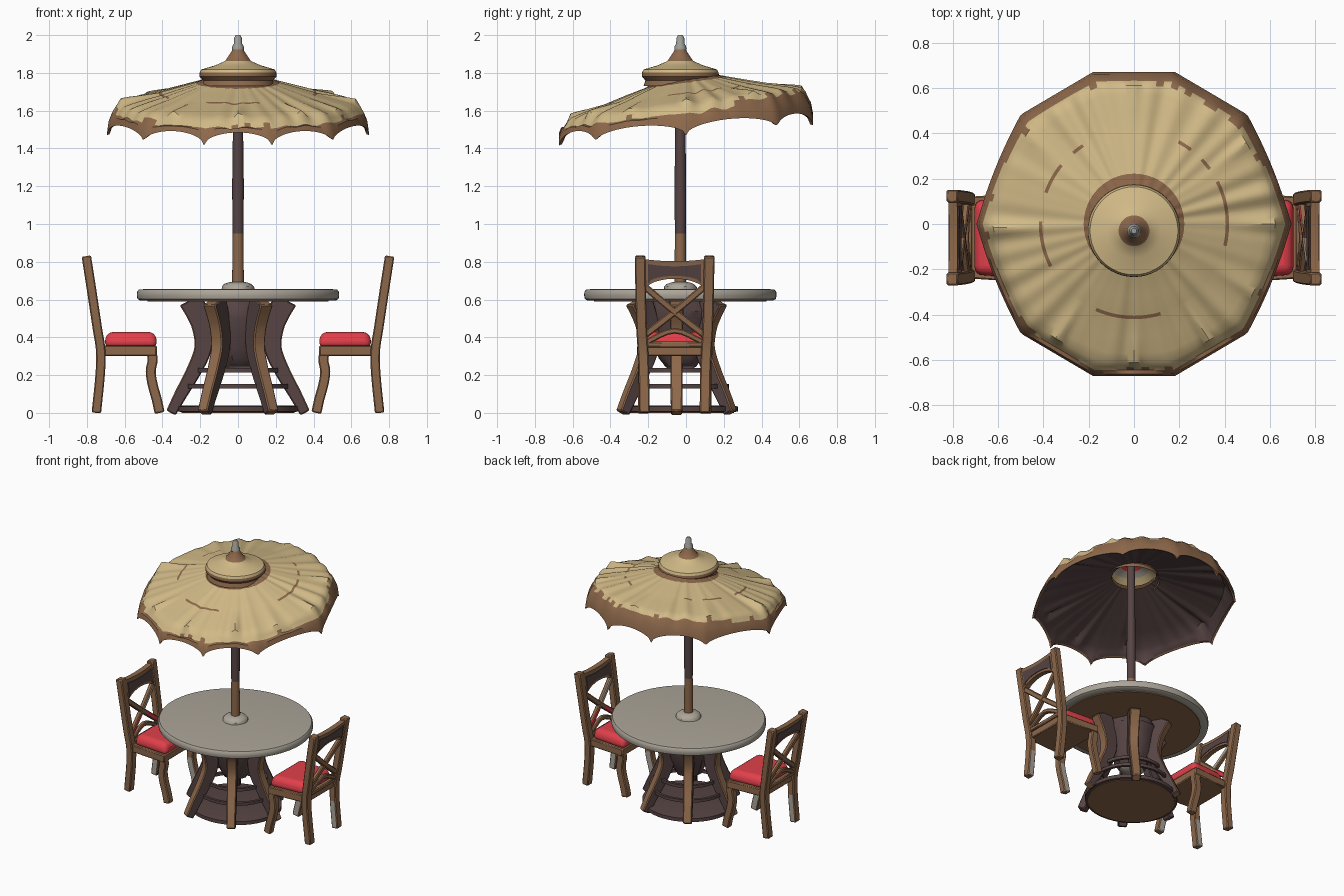
import bpy, bmesh, math, random
from mathutils import Vector

random.seed(4)
if "Cube" in bpy.data.objects:
    bpy.data.objects.remove(bpy.data.objects["Cube"])
CY = -0.03       # centre line of pole and table
CHAIR_Y = -0.06
built = []


def material(name, rgb):
    m = bpy.data.materials.new(name)
    m.use_nodes = True
    lin = [(c / 255) ** 2.2 for c in rgb] + [1]
    m.diffuse_color = lin
    m.node_tree.nodes["Principled BSDF"].inputs["Base Color"].default_value = lin
    return m


WOOD, DARK, STRAW, STONE, RED, METAL = range(6)
MATS = [material("warm wood", (140, 104, 76)), material("dark wood", (88, 70, 70)),
        material("straw", (208, 184, 134)), material("pale stone", (170, 163, 151)),
        material("red cushion", (224, 66, 76)), material("grey metal", (158, 157, 150))]


def finish(name, bm, bevel=0, segments=1):
    bmesh.ops.recalc_face_normals(bm, faces=bm.faces)
    me = bpy.data.meshes.new(name)
    bm.to_mesh(me)
    bm.free()
    for m in MATS:
        me.materials.append(m)
    ob = bpy.data.objects.new(name, me)
    bpy.context.collection.objects.link(ob)
    if bevel:
        mod = ob.modifiers.new("soft edges", "BEVEL")
        mod.width, mod.segments = bevel, segments
    built.append(ob)


def grid(rows, mat_of, cap=False):
    """Skin closed rings of points; mat_of(row, column) picks the colour."""
    bm = bmesh.new()
    vs = [[bm.verts.new(p) for p in row] for row in rows]
    n = len(rows[0])
    for i in range(len(rows) - 1):
        for j in range(n):
            k = (j + 1) % n
            f = bm.faces.new((vs[i][j], vs[i][k], vs[i + 1][k], vs[i + 1][j]))
            f.material_index = mat_of(i, j)
    if cap:
        for i in (0, -1):
            bm.faces.new(vs[i]).material_index = mat_of(i, 0)
    return bm


def lathe(name, profile, mats, n=40, jitter=0, sy=1, cap=True):
    """Turn (radius, height) pairs round the pole; one colour per band."""
    rows = []
    for r, z in profile:
        row = []
        for j in range(n):
            a, q = math.tau * j / n, r + random.uniform(-jitter, jitter)
            row.append((q * math.cos(a), CY + sy * q * math.sin(a), z))
        rows.append(row)
    finish(name, grid(rows, lambda i, j: mats[i], cap))


def spline(pts, steps=4):
    """Smooth a short path."""
    p = [Vector(q) for q in pts]
    p = [2 * p[0] - p[1]] + p + [2 * p[-1] - p[-2]]
    out = []
    for a, b, c, d in zip(p, p[1:], p[2:], p[3:]):
        for s in range(steps):
            t = s / steps
            out.append(0.5 * (2 * b + (c - a) * t + (2 * a - 5 * b + 4 * c - d) * t * t
                              + (3 * b - a - 3 * c + d) * t ** 3))
    return out + [p[-2]]


def sweep(name, pts, side, w, t, mats=(WOOD,) * 4, w_end=None, t_end=None, smooth=True, tints=()):
    """Run a flat bar along a path; side is the direction of its width.
    Each tint (face, low, high, colour) recolours a long face between two heights."""
    path = spline(pts) if smooth else [Vector(p) for p in pts]
    side = Vector(side).normalized()
    rows = []
    for i, p in enumerate(path):
        tan = path[min(i + 1, len(path) - 1)] - path[max(i - 1, 0)]
        nrm = side.cross(tan).normalized()
        u = i / (len(path) - 1)
        hw = (w + ((w_end or w) - w) * u) / 2
        ht = (t + ((t_end or t) - t) * u) / 2
        rows.append([p + side * hw * a + nrm * ht * b
                     for a, b in ((1, 1), (-1, 1), (-1, -1), (1, -1))])

    def colour(i, j):
        for face, low, high, mat in tints:
            if j == face and low <= path[i].z < high:
                return mat
        return mats[j]

    finish(name, grid(rows, colour, True), 0.006)


# Table
lathe("table_top", [(.47, .595), (.52, .596), (.532, .603), (.536, .62), (.535, .64), (.526, .652), (.5, .655)],
      [STONE] * 7, 64, sy=.95)
lathe("table_underside", [(.48, .59), (.48, .6)], [WOOD, WOOD], 64, sy=.95)
lathe("pole_collar", [(.088, .65), (.085, .668), (.072, .682), (.05, .69), (.03, .694)], [STONE] * 5, 20, .003)
lathe("table_core", [(.04, .225), (.085, .245), (.11, .29), (.13, .35), (.15, .43), (.165, .5), (.17, .54), (.15, .592)],
      [STONE] + [DARK] * 7, 24, .01)
lathe("base_disc", [(.3, .004), (.32, .008), (.32, .034), (.3, .038)], [DARK] * 4, 48, sy=.95)
lathe("base_underside", [(.3, 0), (.3, .01)], [WOOD, WOOD], 48, sy=.95)
for z, r in ((.13, .25), (.215, .2)):
    lathe("base_ring", [(r, z), (r + .02, z), (r + .02, z + .022), (r, z + .022), (r, z)], [DARK] * 4, 48, cap=False, sy=.95)
# legs are deep boards at the top and slim at the foot
LEG = [(.355, 0), (.302, .1), (.235, .22), (.185, .34), (.19, .45), (.217, .53), (.25, .598)]
for k in range(6):
    a = math.tau * k / 6
    c, s = math.cos(a), math.sin(a)
    sweep("table_leg", [(r * c, CY - .02 + r * s * .93, z) for r, z in LEG], (-s, c, 0),
          .06, .055, (WOOD, DARK, DARK, DARK), w_end=.075, t_end=.13)

# Pole
lathe("pole", [(.032, .6), (.03, .8), (.029, .95), (.031, 1.2), (.027, 1.5), (.027, 1.88)],
      [WOOD, WOOD, DARK, DARK, DARK, DARK], 16)

# Canopy: straw cone, scalloped wooden rim, dark lining
N = 240
TIPS = [0, 44, 75, 105, 136, 180, 224, 255, 285, 316, 360]
WAVES = [(random.randint(9, 38), random.uniform(0, 6)) for _ in range(6)]
TUFTS = [(0, .02), (36, .025), (90, .014), (140, .015), (182, .02), (236, .025), (270, .03), (303, .025), (330, .012)]
# radius, height, tilt along y, share of polygon outline, share of scallop
OUTER = [(.15, 1.775, .12, 0, 0), (.222, 1.748, .14, 0, 0), (.32, 1.72, .13, 0, 0), (.405, 1.695, .13, 0, 0),
         (.42, 1.69, .13, 0, 0), (.5, 1.67, .13, 0, 0), (.58, 1.65, .13, .4, 0), (.624, 1.637, .13, .6, 0),
         (.65, 1.615, .13, .8, 0), (.668, 1.582, .12, 1, .1), (.685, 1.542, .1, 1, .5), (.695, 1.47, .08, 1, 1)]
LINING = [(.68, 1.475, .08, 1, 1), (.655, 1.545, .1, 1, .4), (.62, 1.6, .13, .6, 0), (.5, 1.64, .13, 0, 0),
          (.32, 1.695, .13, 0, 0), (.15, 1.75, .12, 0, 0)]


def wrinkle(deg, r):
    a = math.radians(deg)
    h = .0028 * min(r / .6, 1) ** 1.5 * sum(math.sin(f * a + o) for f, o in WAVES)
    if .43 < r < .64:
        for t, size in TUFTS:
            d = (deg - t + 180) % 360 - 180
            h += size * (r - .43) / .18 * math.exp(-(d / 2.6) ** 2)
    return h


def canopy_ring(r, z, k, poly, scallop):
    row = []
    for j in range(N):
        deg = 360 * j / N
        lo, hi = next((p, q) for p, q in zip(TIPS, TIPS[1:]) if p <= deg < q)
        half = math.radians(hi - lo) / 2
        off = math.radians(deg - (lo + hi) / 2)        # angle from the middle of the panel
        sag = poly if hi - lo < 40 else poly * .7      # wide side panels bulge outward
        q = r * (1 - sag + sag * math.cos(half) / math.cos(off))
        arch = .068 * scallop * math.sqrt(max(0, 1 - (off / half) ** 2))
        y = q * math.sin(math.radians(deg))
        row.append((q * math.cos(math.radians(deg)), y, z + k * y + arch + wrinkle(deg, r) * (1 - scallop)))
    return row


PATCHES = [(-14, 26), (36, 42), (52, 60), (122, 130), (140, 160), (178, 206), (245, 285)]
ragged = [random.random() < .18 for _ in range(N)]


def canopy_colour(i, j):
    deg = j * 360 / N
    if i >= len(OUTER):
        return DARK
    rim = 9 if math.sin(math.radians(deg)) < .45 else 8
    if i == 0 or i >= rim or (i == rim - 1 and ragged[j // 2]):
        return WOOD
    if i == 3 and any(lo <= deg <= hi or lo <= deg - 360 <= hi for lo, hi in PATCHES):
        return WOOD
    return STRAW


finish("canopy", grid([canopy_ring(*p) for p in OUTER + LINING], canopy_colour))

# Cap and finial
lathe("canopy_cap", [(.195, 1.73), (.185, 1.76), (.204, 1.78), (.203, 1.802), (.194, 1.818), (.12, 1.84),
                     (.068, 1.863), (.05, 1.89), (.033, 1.915), (.028, 1.932)],
      [WOOD, WOOD, WOOD, STRAW, STRAW, STRAW, WOOD, WOOD, WOOD], 48, cap=False)
lathe("cap_lining", [(.185, 1.76), (.12, 1.815), (.07, 1.84), (.02, 1.86)], [STRAW, STONE, RED], 32, cap=False)
lathe("finial", [(.024, 1.915), (.032, 1.925), (.031, 1.94), (.022, 1.955), (.021, 1.985), (.012, 2.0)],
      [METAL] * 6, 12)


# Chairs
def chair(s):
    def lean(y, z, dx=0):
        return (s * (.727 + (z - .33) * .15 + dx), CHAIR_Y + y, z)

    facing = 2 - s                                     # long face turned to the table
    for m in (-1, 1):
        inner = 2 - m                                  # long face turned to the other leg
        back = [(.75, .16, 0), (.73, .163, .2), (.727, .168, .33), (.745, .175, .45), (.775, .18, .65), (.803, .183, .83)]
        sweep("back_post", [(s * x, CHAIR_Y + m * y, z) for x, y, z in back], (0, 1, 0), .056, .05,
              tints=[(inner, 0, .18, STONE)])
        front = [(.415, 0), (.43, .07), (.452, .15), (.462, .22), (.452, .28), (.46, .33)]
        sweep("front_leg", [(s * x, CHAIR_Y + m * .17, z) for x, z in front], (0, 1, 0), .05, .053,
              tints=[(inner, 0, .2, STONE)])
        upper = STONE if m == -s else WOOD
        sweep("cross_brace", [lean(-m * .16, .41), lean(0, .535), lean(m * .16, .67)], (1, 0, 0), .03, .036,
              tints=[(facing, .53, .7, upper), (facing, .4, .5, RED)])
    sweep("seat_frame", [(s * .43, CHAIR_Y, .329), (s * .735, CHAIR_Y, .329)], (0, 1, 0), .4, .056,
          w_end=.36, smooth=False)
    sweep("lower_back_rail", [lean(-.16, .362), lean(.16, .362)], (1, 0, 0), .034, .03, smooth=False)
    sweep("lower_back_arch", [lean(-.16, .37), lean(0, .435), lean(.16, .37)], (1, 0, 0), .03, .03)

    # arched top rail, then its dark inlay
    for name, half, depth, top, low, curve, mat in (("top_rail", .17, .038, .815, .63, .08, WOOD),
                                                    ("rail_inlay", .14, .048, .788, .685, .04, DARK)):
        ys = [half * (i / 8 - 1) for i in range(17)]
        arch = [math.sqrt(max(0, 1 - (y / half) ** 2)) for y in ys]
        edge = [(y, low + curve * h) for y, h in zip(ys, arch)]
        edge += [(y, top - .012 * (1 - (y / half) ** 2)) for y in reversed(ys)]
        rows = [[lean(y, z, d) for y, z in edge] for d in (-depth / 2, depth / 2)]
        finish(name, grid(rows, lambda i, j: mat, True))

    # rounded cushion, narrower at the top
    bm = bmesh.new()
    bmesh.ops.create_cube(bm, size=1)
    for v in bm.verts:
        wide = .38 if v.co.x < 0 else .34
        top = .9 if v.co.z > 0 else 1
        v.co = Vector((s * (.567 + v.co.x * .285 * top), CHAIR_Y + v.co.y * wide * top, .388 + v.co.z * .08))
    for f in bm.faces:
        f.material_index = RED
    finish("cushion", bm, .034, 4)


for s in (-1, 1):
    chair(s)

# Shading
bpy.ops.object.select_all(action="DESELECT")
for ob in built:
    ob.select_set(True)
bpy.context.view_layer.objects.active = built[0]
bpy.ops.object.shade_smooth_by_angle(angle=math.radians(35))
